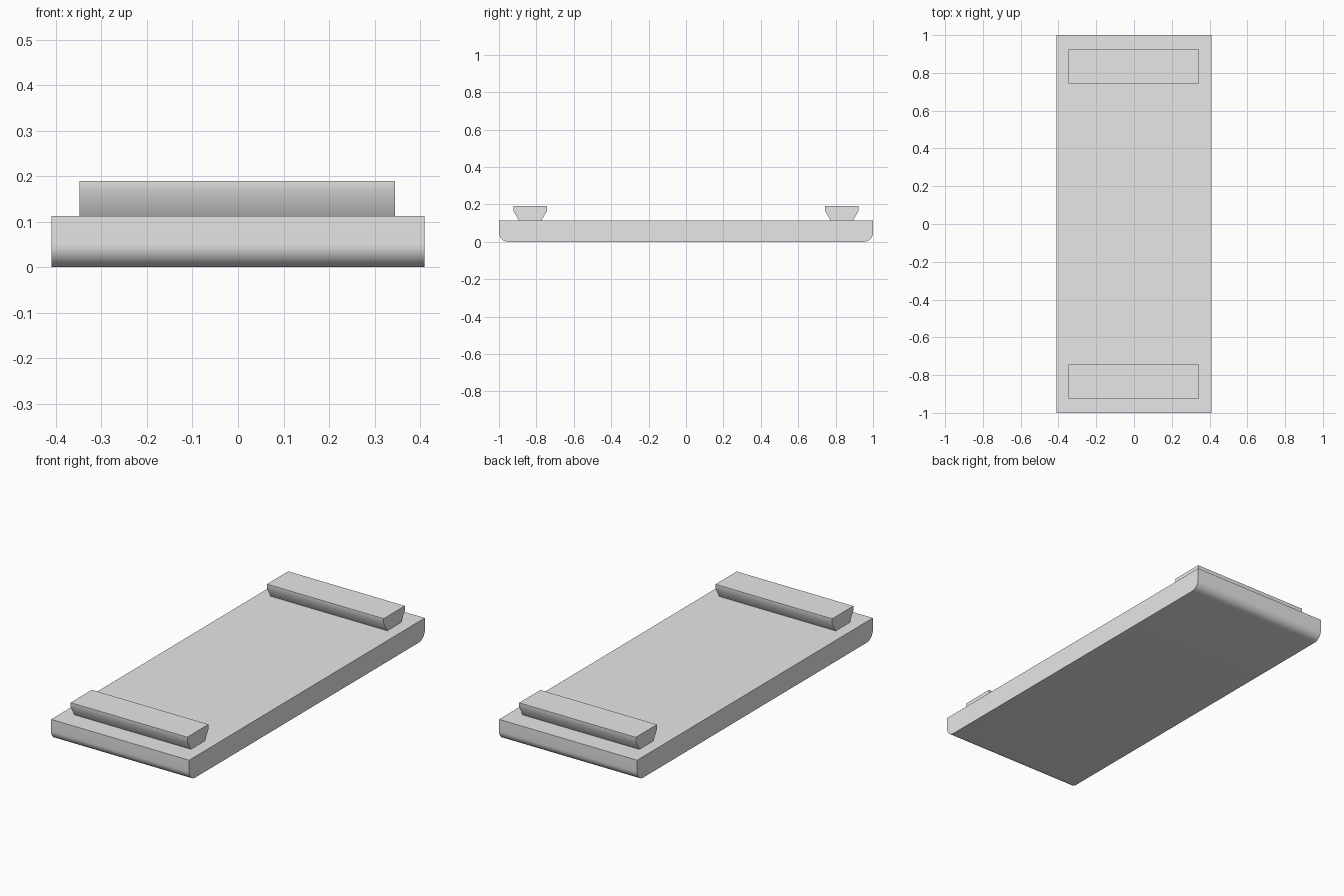
import bpy, math
from mathutils import Vector

cube = bpy.data.objects.get("Cube")
if cube:
    bpy.data.objects.remove(cube, do_unlink=True)

grey = bpy.data.materials.new("light grey")
grey.use_nodes = True
grey.diffuse_color = (0.8, 0.8, 0.8, 1)
grey.node_tree.nodes["Principled BSDF"].inputs["Base Color"].default_value = (0.8, 0.8, 0.8, 1)


def extrude_profile(name, profile, x_min, x_max):
    """Sweep a closed (y, z) outline, counter-clockwise seen from +x, along x."""
    n = len(profile)
    verts = [Vector((x, y, z)) for x in (x_min, x_max) for y, z in profile]
    faces = [tuple(reversed(range(n))), tuple(range(n, 2 * n))]
    faces += [(i, (i + 1) % n, (i + 1) % n + n, i + n) for i in range(n)]
    mesh = bpy.data.meshes.new(name)
    mesh.from_pydata(verts, [], faces)
    mesh.materials.append(grey)
    obj = bpy.data.objects.new(name, mesh)
    bpy.context.collection.objects.link(obj)
    bpy.ops.object.select_all(action="DESELECT")
    obj.select_set(True)
    bpy.context.view_layer.objects.active = obj
    bpy.ops.object.shade_smooth_by_angle(angle=math.radians(40))
    return obj


# Slab with rounded lower edges at both ends
top, radius, steps = 0.113, 0.05, 8
arc = [(1 - radius + radius * math.sin(a), radius - radius * math.cos(a))
       for a in (math.pi / 2 * i / steps for i in range(steps + 1))]
half = arc + [(1, top)]
slab = half + [(-y, z) for y, z in reversed(half)]
extrude_profile("base_slab", slab, -0.41, 0.41)

# Dovetail cross bars, narrow at the foot
bar = [(0.059, top), (0.09, 0.165), (0.09, 0.19)]
bar += [(-y, z) for y, z in reversed(bar)]
for name, centre in (("front_bar", -0.833), ("back_bar", 0.833)):
    extrude_profile(name, [(y + centre, z) for y, z in bar], -0.348, 0.345)
